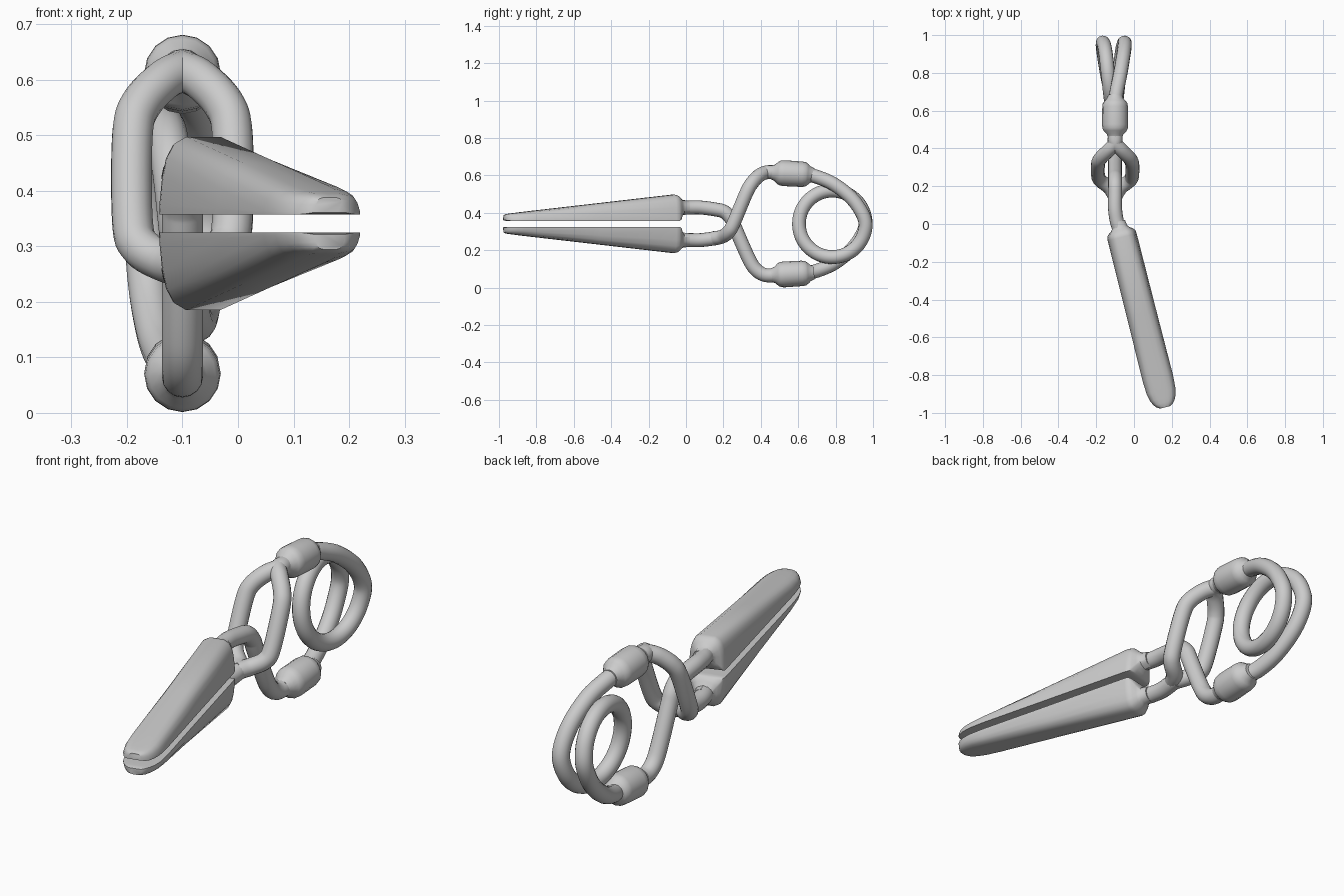
import bpy, bmesh, math
from mathutils import Vector

if "Cube" in bpy.data.objects:
    bpy.data.objects.remove(bpy.data.objects["Cube"])

CZ, WX, R = 0.341, -0.10, 0.037      # mirror height, wire centre x, wire radius


def flip(pts):
    return [(x, y, 2 * CZ - z) for x, y, z in pts]


def smooth(ob, deg):
    bpy.ops.object.select_all(action='DESELECT')
    bpy.context.view_layer.objects.active = ob
    ob.select_set(True)
    bpy.ops.object.shade_smooth_by_angle(angle=math.radians(deg))


def spline_points(pts, n=6):
    # Catmull-Rom sampling through the control points
    v = [Vector(p) for p in pts]
    v = [2 * v[0] - v[1]] + v + [2 * v[-1] - v[-2]]
    out = []
    for i in range(1, len(v) - 2):
        a, b, c, d = v[i - 1:i + 3]
        for k in range(n):
            t = k / n
            out.append(0.5 * (2 * b + (c - a) * t + (2 * a - 5 * b + 4 * c - d) * t * t
                              + (3 * b - a - 3 * c + d) * t ** 3))
    return out + [v[-2]]


def tube(name, pts, radii=None):
    cu = bpy.data.curves.new(name, 'CURVE')
    cu.dimensions = '3D'
    cu.bevel_depth = 1.0
    cu.bevel_resolution = 6
    cu.use_fill_caps = True
    sp = cu.splines.new('POLY')
    sp.points.add(len(pts) - 1)
    for i, (p, co) in enumerate(zip(sp.points, pts)):
        p.co = (*co, 1)
        p.radius = radii[i] if radii else R
    ob = bpy.data.objects.new(name, cu)
    bpy.context.collection.objects.link(ob)
    bpy.ops.object.select_all(action='DESELECT')
    bpy.context.view_layer.objects.active = ob
    ob.select_set(True)
    bpy.ops.object.convert(target='MESH')
    smooth(bpy.context.object, 50)


# half of the domed jaw section: (side, height), flat gripping face at height 0
HALF = [(1, 0.0), (1, .12), (.93, .5), (.84, .74), (.68, .91), (.4, 1), (0, 1)]
PROFILE = HALF + [(-u, w) for u, w in HALF[-2::-1]] + [(-.5, 0), (0, 0), (.5, 0)]


def jaw(name, mirrored):
    # stations: distance, half width, bottom, top, roundness
    st = [(-.055, .037, .391, .465, 1), (-.025, .040, .388, .468, 1), (-.012, .052, .372, .478, .6),
          (0, .068, .360, .485, .1), (.012, .077, .357, .493, 0), (.03, .079, .357, .497, 0),
          (.45, .080, .357, .450, 0), (.80, .082, .357, .411, 0), (.87, .078, .357, .403, 0),
          (.91, .069, .357, .398, 0), (.935, .057, .357, .395, 0), (.95, .044, .358, .392, 0),
          (.96, .028, .361, .388, 0)]
    d = Vector((.245, -.9695, 0))
    p = Vector((.9695, .245, 0))
    bm = bmesh.new()
    rings = []
    for t, hw, z0, z1, rnd in st:
        c = Vector((-.07, -.04, 0)) + d * t
        ring = []
        for u, w in PROFILE:
            a = math.atan2(w - .5, u)
            u2 = u + (math.cos(a) - u) * rnd
            w2 = w + (.5 + .5 * math.sin(a) - w) * rnd
            z = z0 + (z1 - z0) * w2
            co = c + p * (u2 * hw)
            ring.append(bm.verts.new((co.x, co.y, 2 * CZ - z if mirrored else z)))
        rings.append(ring)
    n = len(PROFILE)
    for a, b in zip(rings, rings[1:]):
        for i in range(n):
            j = (i + 1) % n
            bm.faces.new((a[i], a[j], b[j], b[i]))
    bm.faces.new(rings[0])
    bm.faces.new(rings[-1])
    bmesh.ops.recalc_face_normals(bm, faces=bm.faces)
    me = bpy.data.meshes.new(name)
    bm.to_mesh(me)
    bm.free()
    ob = bpy.data.objects.new(name, me)
    bpy.context.collection.objects.link(ob)
    smooth(ob, 40)


jaw("upper_jaw", False)
jaw("lower_jaw", True)

# straight shank behind each jaw
shank = [(-.08, -.02, .428), (-.092, .02, .428), (-.10, .08, .428), (-.10, .17, .417)]
tube("lower_shank", spline_points(flip(shank)))

# single crossing wire from the upper jaw down through the open link
cross = flip([(WX, .155, .264), (WX, .205, .277), (WX, .24, .312), (WX, .262, .36),
              (WX, .33, .515), (WX, .37, .582), (WX, .42, .614), (WX, .48, .617)])
tube("upper_shank_and_crossing_wire", spline_points(shank[:3] + cross))

# open link: two mirrored strands that part and rejoin
strand = [(0, .145, .264), (.03, .192, .272), (.075, .228, .298), (.09, .255, .345),
          (.09, .32, .50), (.075, .35, .555), (.035, .39, .598), (0, .43, .616), (0, .48, .617)]
for side, s in (("left", -1), ("right", 1)):
    tube("link_strand_" + side, spline_points([(WX + s * x, y, z) for x, y, z in strand]))

# thick sleeves joining the wires to the spring
prof = [(.455, .036), (.475, .044), (.492, .060), (.505, .067), (.525, .069), (.62, .068),
        (.640, .065), (.652, .056), (.665, .044), (.685, .036)]
sleeve = [(WX, y, .612 - .06 * (y - .52)) for y, r in prof]
tube("upper_sleeve", sleeve, [r for y, r in prof])
tube("lower_sleeve", flip(sleeve), [r for y, r in prof])

# coil spring: outer arc, one full turn, outer arc back
arc = [(-.10, .64, .605), (-.092, .70, .592), (-.073, .79, .553), (-.058, .88, .483), (-.05, .935, .41)]
turn = [(-.05 - .115 * k / 16, .782 + .178 * math.cos(k * math.pi / 8),
         CZ - .178 * math.sin(k * math.pi / 8)) for k in range(17)]
back = [(-.215 - x, y, z) for x, y, z in flip(arc)][::-1]
back[-1] = (WX, .64, 2 * CZ - .605)
tube("coil_spring", spline_points(arc + turn + back))
